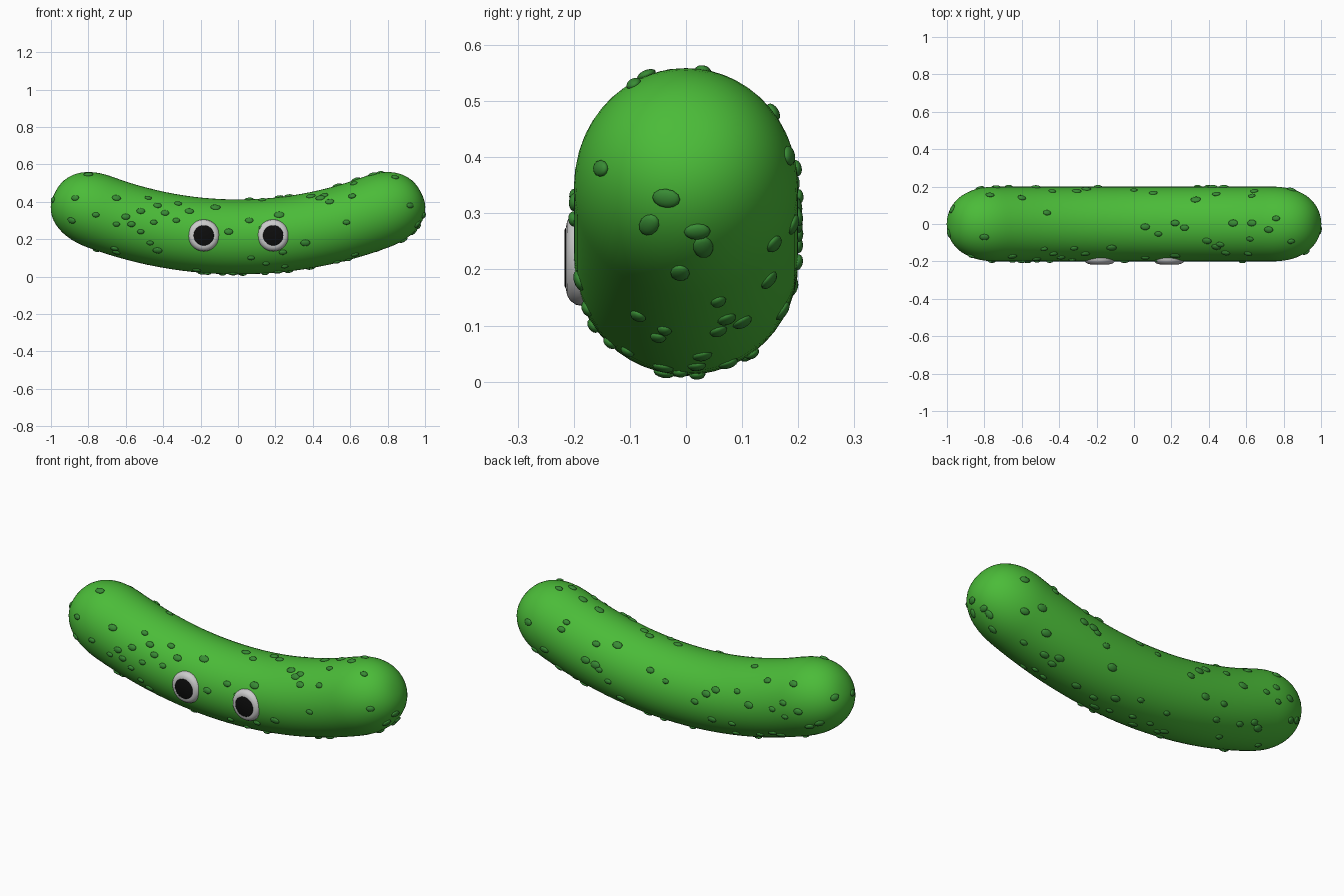
import bpy, bmesh, math, random
from mathutils import Vector, Matrix
from mathutils.bvhtree import BVHTree

if "Cube" in bpy.data.objects:
    bpy.data.objects.remove(bpy.data.objects["Cube"])

random.seed(7)
R, Z0, RAD = 2.12, 0.212, 0.2        # bend radius, centre height, body radius
ZC = Z0 + R                          # centre of the bend
TIP = R * math.asin(0.978 / R)       # half length along the bend
CAP = 0.27


def material(name, rgb):
    m = bpy.data.materials.new(name)
    m.diffuse_color = (*rgb, 1)
    m.use_nodes = True
    m.node_tree.nodes["Principled BSDF"].inputs["Base Color"].default_value = m.diffuse_color
    return m


green = material("skin_green", (0.07, 0.50, 0.04))
dark = material("bump_green", (0.04, 0.26, 0.035))
white = material("eye_white", (0.8, 0.8, 0.8))
black = material("pupil_black", (0.004, 0.004, 0.004))


def finish(name, bm, mat):
    bmesh.ops.recalc_face_normals(bm, faces=bm.faces)
    me = bpy.data.meshes.new(name)
    bm.to_mesh(me)
    bm.free()
    for p in me.polygons:
        p.use_smooth = True
    me.materials.append(mat)
    ob = bpy.data.objects.new(name, me)
    bpy.context.collection.objects.link(ob)
    return ob


def loft(bm, rings):
    for a, b in zip(rings, rings[1:]):
        n = max(len(a), len(b))
        for i in range(n):
            j = (i + 1) % n
            if len(a) == 1:
                bm.faces.new((a[0], b[i], b[j]))
            elif len(b) == 1:
                bm.faces.new((a[i], a[j], b[0]))
            else:
                bm.faces.new((a[i], a[j], b[j], b[i]))


def on_bend(s, y, up):
    t = s / R
    return Vector(((R - up) * math.sin(t), y, ZC - (R - up) * math.cos(t)))


# Body: round tube swept along an arc with blunt ends
def radius(s):
    u = max(0, (abs(s) - (TIP - CAP)) / CAP)
    return RAD * max(0, 1 - u ** 2.3) ** (1 / 2.3)


bm = bmesh.new()
caps = [TIP - CAP + CAP * math.sin(k / 14 * math.pi / 2) for k in range(14)]
mids = [(TIP - CAP) * k / 14 for k in range(-13, 14)]
rings = [[bm.verts.new(on_bend(-TIP, 0, 0))]]
for s in [-c for c in reversed(caps)] + mids + caps:
    r = radius(s)
    rings.append([bm.verts.new(on_bend(s, r * math.cos(a), r * math.sin(a)))
                  for a in (math.tau * k / 48 for k in range(48))])
rings.append([bm.verts.new(on_bend(TIP, 0, 0))])
loft(bm, rings)
bmesh.ops.recalc_face_normals(bm, faces=bm.faces)
tree = BVHTree.FromBMesh(bm)
finish("body", bm, green)

# Bumps: flattened pips laid on the skin where a ray meets it
bumps = bmesh.new()


def bump(origin, direction):
    p, n, _, _ = tree.ray_cast(Vector(origin), Vector(direction))
    if p is None:
        return
    side = Vector((1, 0, 0)) if abs(n.x) < 0.8 else Vector((0, 1, 0))
    u = (side - n * side.dot(n)).normalized()
    m = Matrix((u, n.cross(u), n)).transposed().to_4x4()
    k = random.uniform(0.8, 1.2)
    m = Matrix.Translation(p + n * 0.001) @ m @ Matrix.Diagonal((0.023 * k, 0.016 * k, 0.009, 1))
    bmesh.ops.create_uvsphere(bumps, u_segments=12, v_segments=8, radius=1, matrix=m)


front = [(-.87, .42), (-.76, .33), (-.65, .42), (-.65, .28), (-.60, .32), (-.57, .28), (-.52, .24),
         (-.52, .35), (-.48, .42), (-.43, .38), (-.47, .18), (-.45, .29), (-.39, .34), (-.43, .14),
         (-.33, .30), (-.32, .39), (-.26, .35), (-.12, .37), (-.05, .24), (.06, .30), (.22, .33),
         (.13, .26), (.36, .18), (.24, .13), (.07, .10), (.58, .29), (.61, .43), (.44, .42),
         (.84, .53), (.49, .40), (-.89, .30), (-.66, .15), (-.45, .05), (-.22, .035), (.15, .07),
         (.25, .055), (.53, .08), (.96, .28), (.81, .13), (-.65, .13), (.92, .38)]
top = [(-.77, .155), (-.60, .14), (-.465, .06), (-.80, -.07), (.06, -.015), (.13, -.053), (.22, .005),
       (.27, -.02), (.53, .005), (.63, .005), (.76, .03), (.33, .13), (.63, .15), (.44, .16),
       (.39, -.09), (.62, -.08), (.46, -.11), (0, .18), (.72, -.03)]
for x, z in front:
    bump((x, -1, z), (0, 1, 0))
for x, y in top:
    bump((x, y, 2), (0, 0, -1))
for y, z in [(-.035, .327), (.02, .268), (.10, .107), (-.085, .118)]:
    bump((2, y, z), (-1, 0, 0))
for y, z in [(.08, .43), (-.05, .41)]:
    bump((-2, y, z), (1, 0, 0))
# Scattered pips on the back and the underside
for k in range(48):
    s = TIP * (-0.9 + 1.8 * (k + random.random()) / 48)
    a = math.radians(random.uniform(-105, 35))
    d = on_bend(s, math.cos(a), math.sin(a)) - on_bend(s, 0, 0)
    bump(on_bend(s, 0, 0) + d, -d)
finish("bumps", bumps, dark)


# Eyes: rounded discs facing the front, each with a flat pupil
def disc(name, x, z, profile, mat):
    bm = bmesh.new()
    rings = []
    for r, y in profile:
        n = 1 if r == 0 else 40
        rings.append([bm.verts.new((x + r * math.cos(math.tau * k / n), y,
                                    z + r * math.sin(math.tau * k / n))) for k in range(n)])
    loft(bm, rings)
    return finish(name, bm, mat)


for label, x in (("left", -.183), ("right", .188)):
    disc(label + "_eye", x, .22, [(0, -.214), (.055, -.214), (.066, -.212), (.076, -.206),
                                  (.083, -.196), (.085, -.184), (.083, -.16), (0, -.16)], white)
    disc(label + "_pupil", x, .22, [(0, -.2165), (.05, -.2165), (.054, -.2145), (.054, -.205),
                                    (0, -.205)], black)
